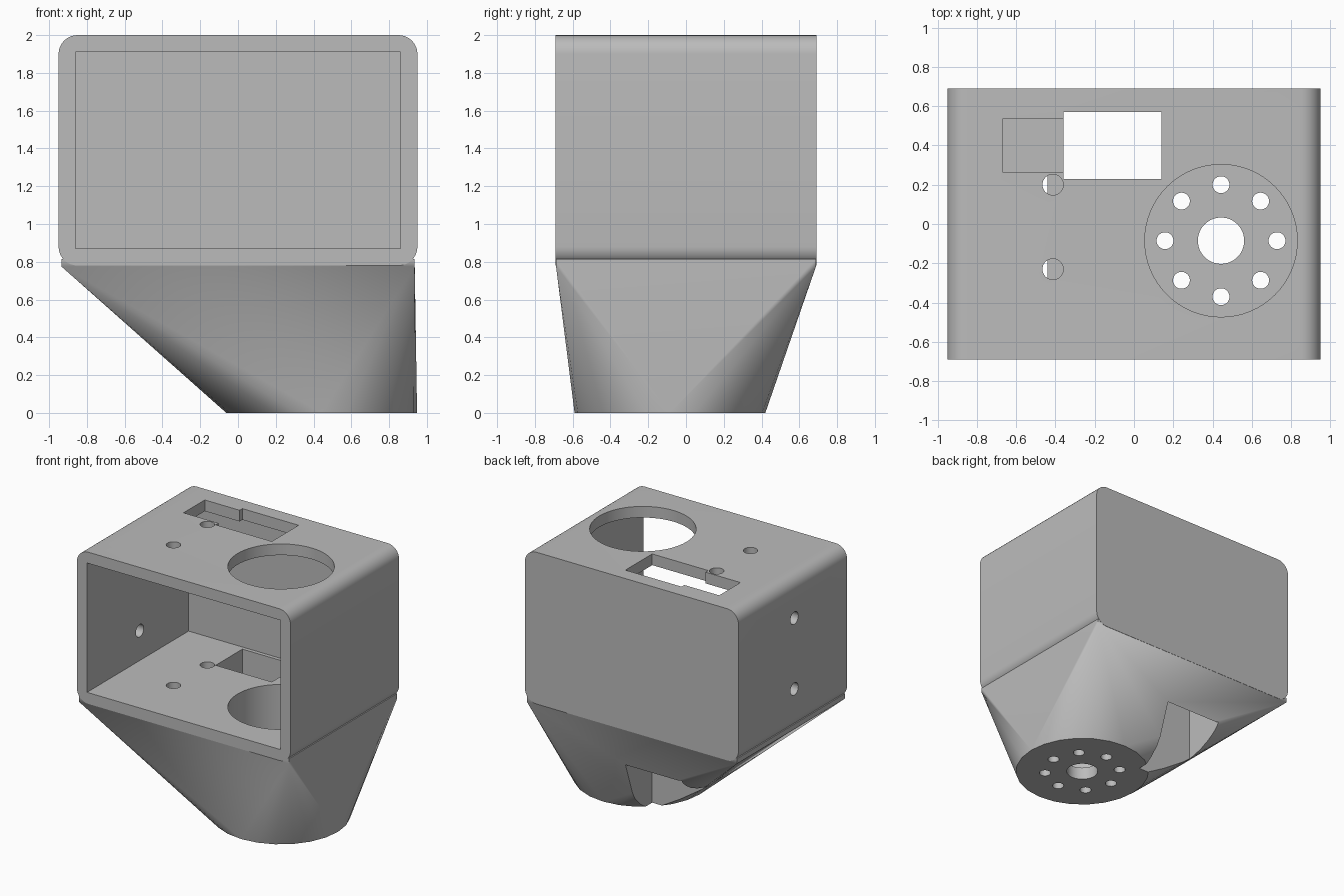
import bpy, bmesh, math
from mathutils import Matrix, Vector

default = bpy.data.objects.get("Cube")
if default:
    bpy.data.objects.remove(default, do_unlink=True)

grey = bpy.data.materials.new("plain grey")
grey.use_nodes = True
COLOUR = (0.5, 0.5, 0.5, 1)
grey.diffuse_color = COLOUR
grey.node_tree.nodes["Principled BSDF"].inputs["Base Color"].default_value = COLOUR


def make(name, bm):
    bmesh.ops.recalc_face_normals(bm, faces=bm.faces[:])
    mesh = bpy.data.meshes.new(name)
    bm.to_mesh(mesh)
    bm.free()
    mesh.materials.append(grey)
    obj = bpy.data.objects.new(name, mesh)
    bpy.context.scene.collection.objects.link(obj)
    return obj


def block(name, low, high):
    bm = bmesh.new()
    low, high = Vector(low), Vector(high)
    bmesh.ops.create_cube(bm, size=1, matrix=Matrix.Translation((low + high) / 2)
                          @ Matrix.Diagonal((*(high - low), 1)))
    return make(name, bm)


def rod(name, start, end, radius, sides=32):
    bm = bmesh.new()
    start, end = Vector(start), Vector(end)
    axis = end - start
    turn = axis.to_track_quat("Z", "Y").to_matrix().to_4x4()
    bmesh.ops.create_cone(bm, cap_ends=True, segments=sides, radius1=radius, radius2=radius,
                          depth=axis.length,
                          matrix=Matrix.Translation((start + end) / 2) @ turn)
    return make(name, bm)


def carve(obj, cutters):
    for cutter in cutters:
        cutter.hide_render = True
        mod = obj.modifiers.new("cut", "BOOLEAN")
        mod.operation, mod.solver, mod.object = "DIFFERENCE", "EXACT", cutter
    graph = bpy.context.evaluated_depsgraph_get()
    mesh = bpy.data.meshes.new_from_object(obj.evaluated_get(graph))
    obj.modifiers.clear()
    obj.data = mesh


W, D, BASE, TOP, ROUND = 0.95, 0.69, 0.78, 2.0, 0.1
CX, CY = 0.443, -0.085

# Case: rounded profile extruded front to back
bm = bmesh.new()
ring = []
corners = [(1, 1), (-1, 1), (-1, -1), (1, -1)]
for q, (sx, sz) in enumerate(corners):
    x = sx * (W - ROUND)
    z = (TOP + BASE) / 2 + sz * ((TOP - BASE) / 2 - ROUND)
    for i in range(9):
        a = math.pi / 2 * (q + i / 8)
        ring.append(bm.verts.new((x + ROUND * math.cos(a), -D, z + ROUND * math.sin(a))))
front = bm.faces.new(ring)
back = bmesh.ops.extrude_face_region(bm, geom=[front], use_keep_orig=True)["geom"]
bmesh.ops.translate(bm, vec=(0, 2 * D, 0),
                    verts=[v for v in back if isinstance(v, bmesh.types.BMVert)])
case = make("case", bm)

# Hopper: thin rectangular rim tapering to an offset round foot
bm = bmesh.new()
for x, y in corners:
    for z in (0.775, 0.815):
        bm.verts.new((x * 0.935, y * 0.688, z))
for i in range(24):
    a = math.tau * i / 24
    bm.verts.new((CX + 0.505 * math.cos(a), CY + 0.505 * math.sin(a), 0))
bmesh.ops.convex_hull(bm, input=bm.verts[:])
bmesh.ops.dissolve_limit(bm, angle_limit=0.005, verts=bm.verts[:], edges=bm.edges[:])
hopper = make("hopper", bm)

# Cutters
hollow = block("hollow_cutter", (-0.86, -1, 0.87), (0.86, 0.6, 1.91))
bore = rod("bore_cutter", (CX, CY, 0.1), (CX, CY, 2.2), 0.388, 64)
slot = block("slot_cutter", (-0.36, 0.23, -0.2), (0.14, 0.57, 2.2))
notch = block("notch_cutter", (-0.67, 0.265, 1.6), (-0.3, 0.535, 2.2))
screws = [rod("screw_cutter", (-0.413, y, 0.335), (-0.413, y, 2.2), 0.053)
          for y in (0.2, -0.23)]
side_holes = [rod("side_cutter", (-1.1, -0.02, z), (-0.75, -0.02, z), 0.05)
              for z in (1.11, 1.68)]
bolts = [rod("centre_cutter", (CX, CY, -0.2), (CX, CY, 0.3), 0.118, 48)]
for i in range(8):
    a = math.tau * i / 8
    x, y = CX + 0.285 * math.cos(a), CY + 0.285 * math.sin(a)
    bolts.append(rod("bolt_cutter", (x, y, -0.2), (x, y, 0.3), 0.043))

carve(case, [hollow, bore, slot, notch] + screws + side_holes)
carve(hopper, [bore, slot] + screws + bolts)
for cutter in [hollow, bore, slot, notch] + screws + side_holes + bolts:
    bpy.data.objects.remove(cutter, do_unlink=True)

# Smooth curves on the case and bores, flat facets on the hopper
for obj in (case, hopper):
    for face in obj.data.polygons:
        face.use_smooth = obj is case or abs(face.normal.z) < 0.001
    obj.data.set_sharp_from_angle(angle=math.radians(30))
